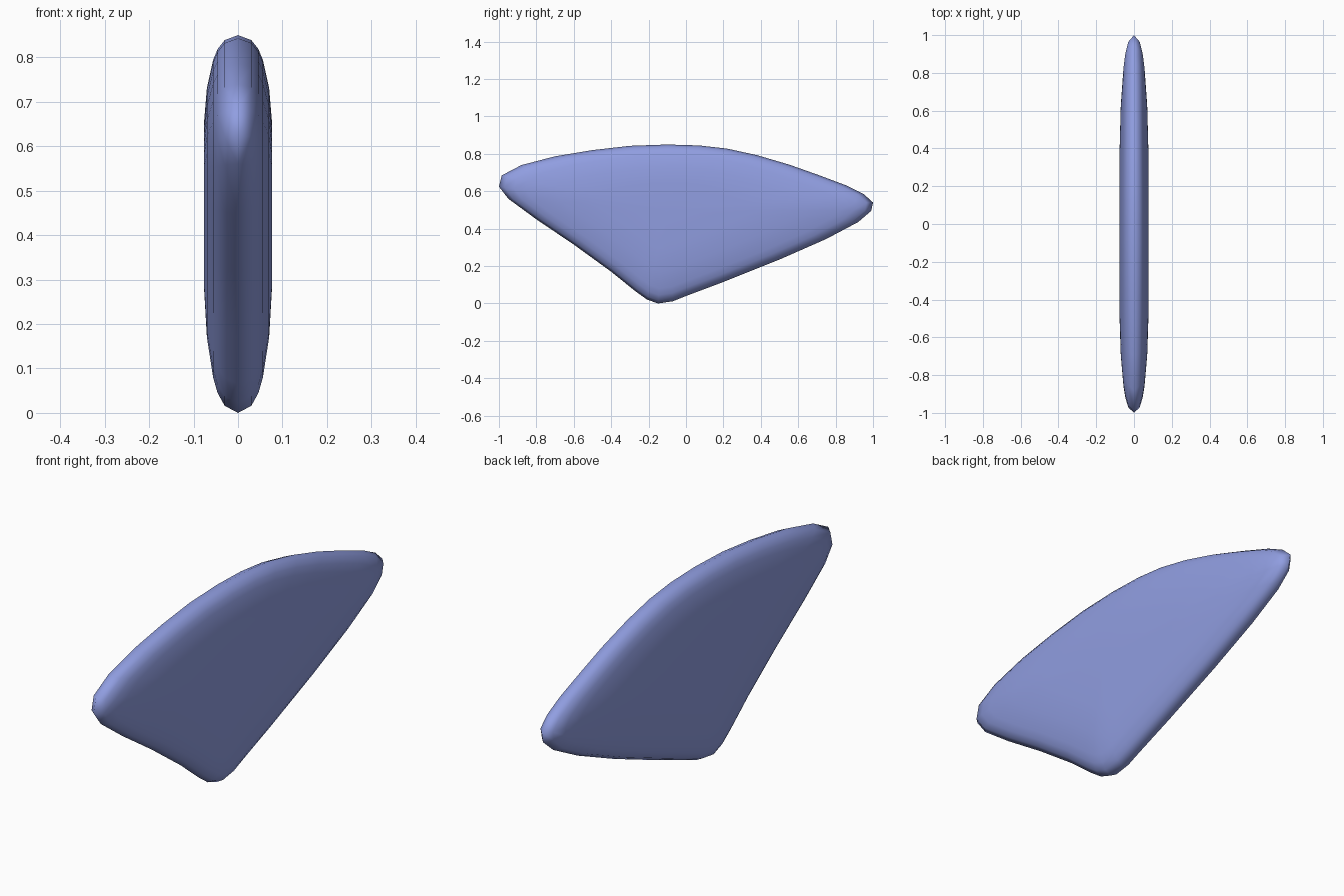
import bpy
import bmesh

cube = bpy.data.objects.get("Cube")
if cube:
    bpy.data.objects.remove(cube, do_unlink=True)

# Side outline of the fin as (y, z), going round from the front tip over the top
OUTLINE = [
    (-1, .625), (-.985, .685), (-.88, .74), (-.7, .787), (-.5, .82),
    (-.3, .843), (-.1, .85), (.07, .845), (.22, .828), (.38, .793),
    (.55, .743), (.7, .69), (.86, .63), (.95, .585), (1, .54),
    (.99, .495), (.92, .435), (.75, .345), (.5, .235), (.2, .115),
    (0, .04), (-.07, .012), (-.15, 0), (-.21, .022), (-.27, .065),
    (-.4, .17), (-.6, .315), (-.8, .45), (-.95, .56),
]
CENTRE_Y, CENTRE_Z = -.1, .5

# Rounded thickness: (outline scale, half thickness) from the rim inwards
PROFILE = [(.968, .03), (.91, .046), (.84, .056), (.66, .07), (.42, .077)]


def add_ring(bm, scale, x):
    return [bm.verts.new((x, CENTRE_Y + (y - CENTRE_Y) * scale,
                          CENTRE_Z + (z - CENTRE_Z) * scale))
            for y, z in OUTLINE]


def bridge(bm, a, b):
    for i in range(len(a)):
        j = (i + 1) % len(a)
        bm.faces.new((a[i], a[j], b[j], b[i]))


# Both sides share the rim and step inwards to a flat cap
bm = bmesh.new()
rim = add_ring(bm, 1, 0)
for side in (-1, 1):
    previous = rim
    for scale, thickness in PROFILE:
        ring = add_ring(bm, scale, side * thickness)
        bridge(bm, previous, ring)
        previous = ring
    hub = bm.verts.new((side * PROFILE[-1][1], CENTRE_Y, CENTRE_Z))
    for i, v in enumerate(previous):
        bm.faces.new((v, previous[(i + 1) % len(previous)], hub))
bmesh.ops.recalc_face_normals(bm, faces=bm.faces)
for face in bm.faces:
    face.smooth = True

mesh = bpy.data.meshes.new("fin")
bm.to_mesh(mesh)
bm.free()
fin = bpy.data.objects.new("fin", mesh)
bpy.context.collection.objects.link(fin)

# Periwinkle blue surface
blue = bpy.data.materials.new("periwinkle_blue")
blue.use_nodes = True
colour = (.28, .34, .75, 1)
blue.diffuse_color = colour
blue.node_tree.nodes["Principled BSDF"].inputs["Base Color"].default_value = colour
mesh.materials.append(blue)
